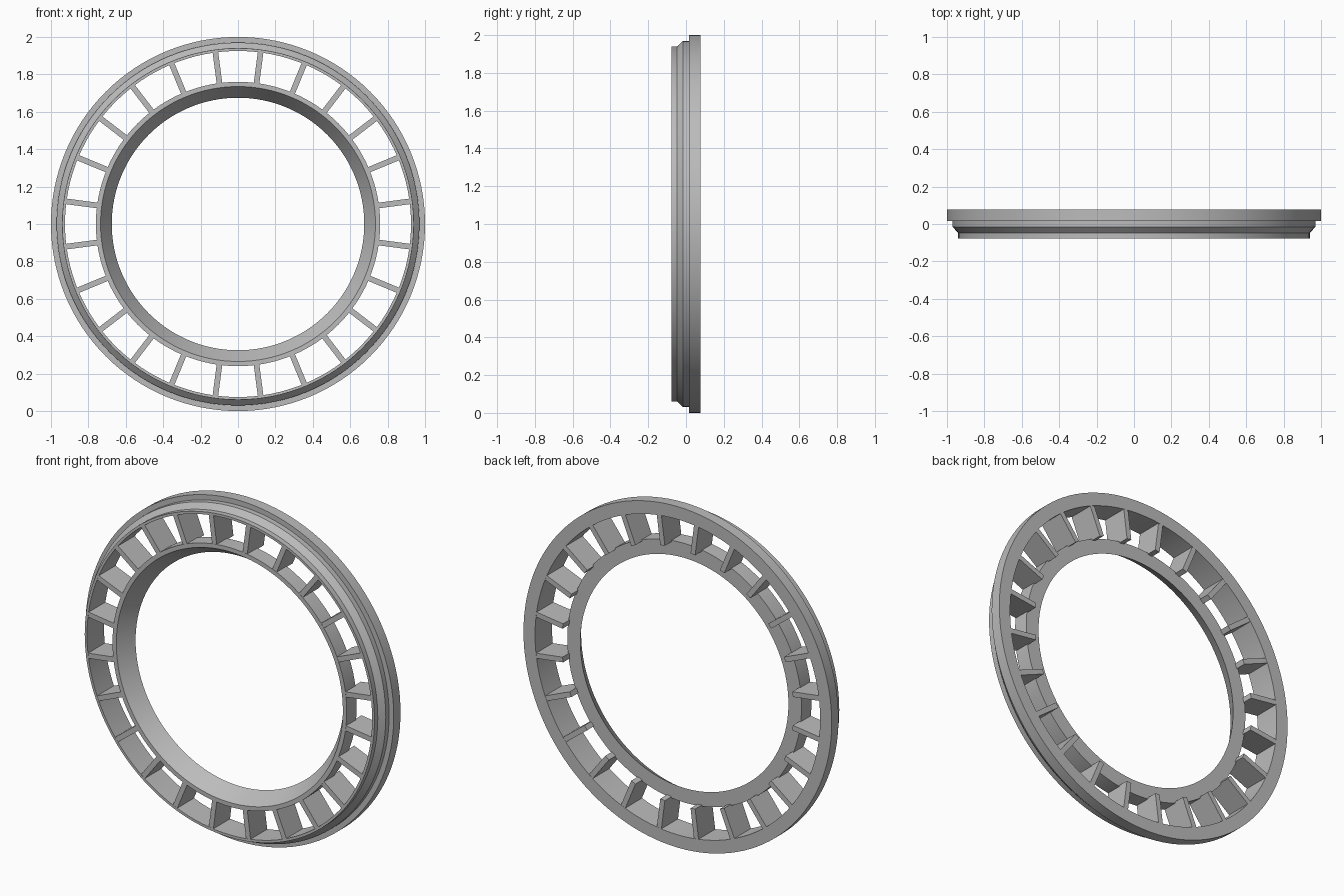
import bpy
import bmesh
from math import radians, pi
from mathutils import Matrix, Vector

SEGMENTS = 128
SPOKES = 24
HALF = 0.078          # half the depth of the wheel
CENTRE = Vector((0, 0, 1))

cube = bpy.data.objects.get("Cube")
if cube:
    bpy.data.objects.remove(cube, do_unlink=True)

grey = bpy.data.materials.new("plain grey")
grey.use_nodes = True
colour = (0.5, 0.5, 0.5, 1)
grey.diffuse_color = colour
grey.node_tree.nodes["Principled BSDF"].inputs["Base Color"].default_value = colour


def add_object(name, bm):
    bmesh.ops.recalc_face_normals(bm, faces=bm.faces)
    mesh = bpy.data.meshes.new(name)
    bm.to_mesh(mesh)
    bm.free()
    mesh.materials.append(grey)
    obj = bpy.data.objects.new(name, mesh)
    obj.location = CENTRE
    bpy.context.collection.objects.link(obj)
    return obj


def turned_ring(name, profile):
    """Spin a closed (radius, depth) profile around the y axis."""
    bm = bmesh.new()
    verts = [bm.verts.new((r, y, 0)) for r, y in profile]
    edges = [bm.edges.new((v, verts[i - 1])) for i, v in enumerate(verts)]
    bmesh.ops.spin(bm, geom=verts + edges, cent=(0, 0, 0), axis=(0, 1, 0),
                   angle=2 * pi, steps=SEGMENTS, use_duplicate=False)
    bmesh.ops.remove_doubles(bm, verts=bm.verts, dist=1e-4)
    obj = add_object(name, bm)
    bpy.ops.object.select_all(action='DESELECT')
    obj.select_set(True)
    bpy.context.view_layer.objects.active = obj
    bpy.ops.object.shade_smooth_by_angle(angle=radians(25))


# Outer rim: wide back flange, step, chamfer and front lip
turned_ring("outer_rim", [
    (0.925, -HALF), (0.94, -HALF), (0.94, -0.047), (0.97, -0.016),
    (0.97, 0.015), (1.0, 0.015), (1.0, HALF), (0.925, HALF)])

# Inner rim: shallower, with a bore that narrows towards the back
turned_ring("inner_rim", [
    (0.76, -HALF), (0.735, -HALF), (0.675, 0.015), (0.76, 0.015)])

# Spokes: flat radial plates joining the rims
bm = bmesh.new()
inner, outer = 0.752, 0.93
for i in range(SPOKES):
    turn = Matrix.Rotation((i + 0.5) * 2 * pi / SPOKES, 4, 'Y')
    place = Matrix.Translation(((inner + outer) / 2, 0, 0))
    size = Matrix.Diagonal((outer - inner, 2 * HALF - 0.002, 0.03, 1))
    bmesh.ops.create_cube(bm, size=1, matrix=turn @ place @ size)
add_object("spokes", bm)
